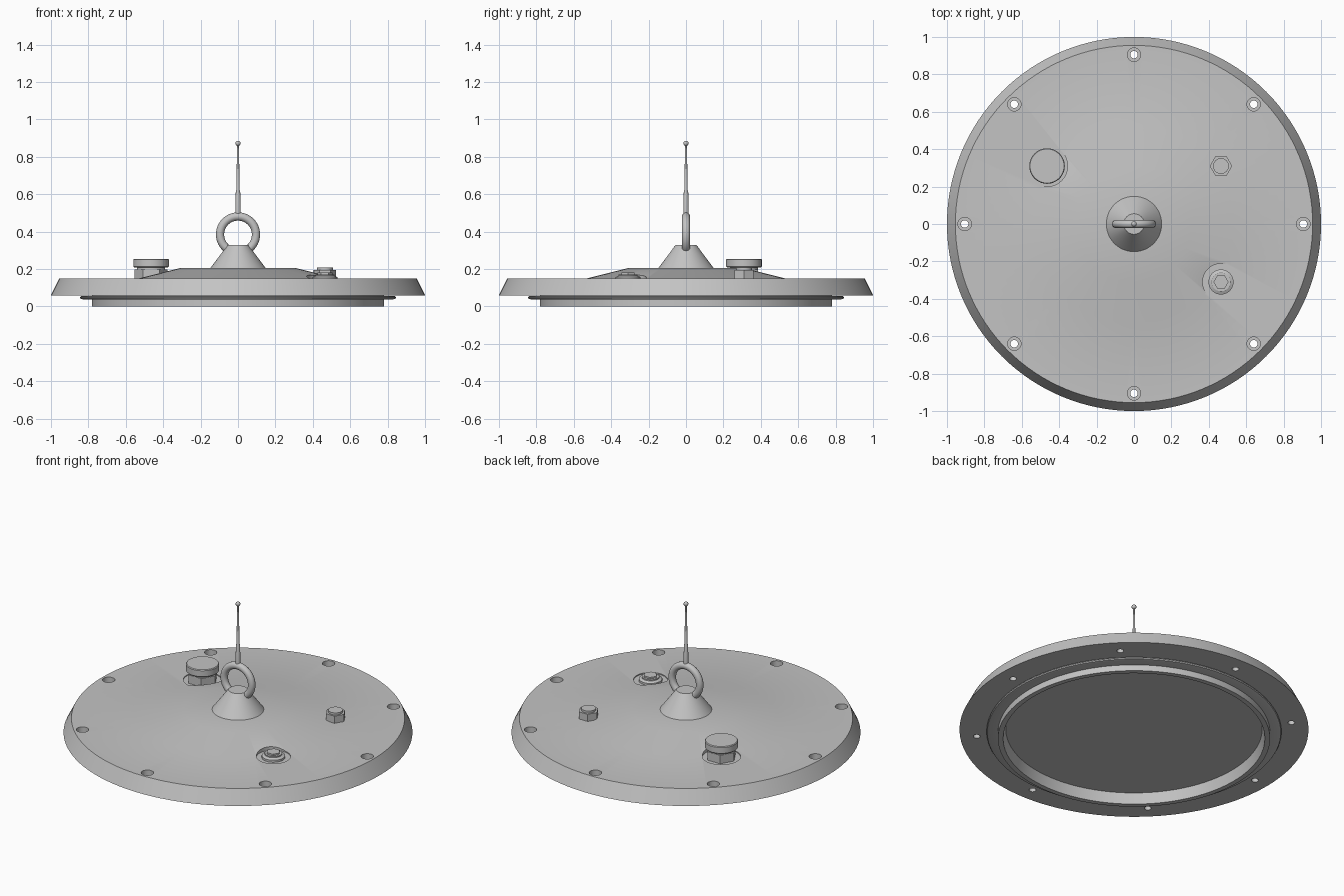
import bpy, bmesh, math
from mathutils import Vector, Matrix

cube = bpy.data.objects.get("Cube")
if cube:
    bpy.data.objects.remove(cube, do_unlink=True)

GREY = (0.55, 0.55, 0.55, 1)
metal = bpy.data.materials.new("plain_grey")
metal.use_nodes = True
metal.diffuse_color = GREY
metal.node_tree.nodes["Principled BSDF"].inputs["Base Color"].default_value = GREY


def lathe(bm, profile, centre=(0, 0), sides=32, closed=False):
    """Revolve an (r, z) profile about a vertical axis through centre."""
    part = bmesh.new()
    verts = [part.verts.new((r, 0, z)) for r, z in profile]
    pairs = list(zip(verts, verts[1:]))
    if closed:
        pairs.append((verts[-1], verts[0]))
    edges = [part.edges.new(p) for p in pairs]
    bmesh.ops.spin(part, geom=verts + edges, axis=(0, 0, 1), cent=(0, 0, 0),
                   angle=math.tau, steps=sides)
    bmesh.ops.remove_doubles(part, verts=part.verts, dist=0.0002)
    bmesh.ops.recalc_face_normals(part, faces=part.faces)
    bmesh.ops.translate(part, verts=part.verts, vec=(*centre, 0))
    mesh = bpy.data.meshes.new("piece")
    part.to_mesh(mesh)
    part.free()
    bm.from_mesh(mesh)
    bpy.data.meshes.remove(mesh)


def select(obj):
    bpy.ops.object.select_all(action="DESELECT")
    obj.select_set(True)
    bpy.context.view_layer.objects.active = obj


def smooth(obj):
    select(obj)
    bpy.ops.object.shade_smooth_by_angle(angle=math.radians(30))


def finish(name, bm):
    mesh = bpy.data.meshes.new(name)
    bm.to_mesh(mesh)
    bm.free()
    mesh.materials.append(metal)
    obj = bpy.data.objects.new(name, mesh)
    bpy.context.collection.objects.link(obj)
    return obj


def turned(name, profile, **kw):
    bm = bmesh.new()
    lathe(bm, profile, **kw)
    obj = finish(name, bm)
    smooth(obj)
    return obj


VENT, NUT, PORT = (-0.465, 0.31), (0.465, 0.31), (0.465, -0.31)

# Lid: sloped rim, raised centre, hollow plug ring underneath
bm = bmesh.new()
lathe(bm, [(0, 0.065), (0.735, 0.065), (0.75, 0), (0.78, 0), (0.78, 0.06), (1, 0.06),
           (0.955, 0.15), (0.53, 0.15), (0.31, 0.205), (0, 0.205)], sides=128)
lid = finish("lid", bm)

# Cutter: eight counterbored bolt holes and two round pockets
bm = bmesh.new()
for i in range(8):
    a = i * math.tau / 8
    lathe(bm, [(0, -0.1), (0.02, -0.1), (0.02, 0.11), (0.036, 0.11), (0.036, 0.3), (0, 0.3)],
          centre=(0.905 * math.cos(a), 0.905 * math.sin(a)), sides=24)
for spot, radius in ((VENT, 0.11), (PORT, 0.098)):
    lathe(bm, [(0, 0.144), (radius, 0.144), (radius, 0.3), (0, 0.3)], centre=spot, sides=40)
cutter = finish("hole_cutter", bm)
cutter.hide_render = True
mod = lid.modifiers.new("holes", "BOOLEAN")
mod.operation = "DIFFERENCE"
mod.solver = "EXACT"
mod.object = cutter
select(lid)
bpy.ops.object.modifier_apply(modifier=mod.name)
bpy.data.objects.remove(cutter, do_unlink=True)
smooth(lid)

# Sealing ring with a rounded edge
turned("seal_ring", [(0.77, 0.038), (0.83, 0.038), (0.841, 0.041), (0.845, 0.047),
                     (0.841, 0.054), (0.83, 0.057), (0.77, 0.057)], sides=128, closed=True)

# Centre boss and lifting ring
turned("centre_boss", [(0, 0.2), (0.148, 0.2), (0.148, 0.205), (0.055, 0.33), (0, 0.33)], sides=64)
bm = bmesh.new()
tube = [(0.096 + 0.022 * math.cos(k * math.tau / 16), 0.022 * math.sin(k * math.tau / 16))
        for k in range(16)]
lathe(bm, tube, sides=64, closed=True)
bmesh.ops.transform(bm, verts=bm.verts,
                    matrix=Matrix.Translation((0, 0, 0.385)) @ Matrix.Rotation(math.pi / 2, 4, "X"))
smooth(finish("lifting_ring", bm))

# Stepped antenna with a ball tip
turned("antenna_rod", [(0, 0.48), (0.015, 0.48), (0.012, 0.61), (0.009, 0.62),
                       (0.005, 0.865), (0, 0.865)], sides=24)
bm = bmesh.new()
bmesh.ops.create_uvsphere(bm, u_segments=24, v_segments=12, radius=0.014,
                          matrix=Matrix.Translation((0, 0, 0.872)))
smooth(finish("antenna_ball", bm))

# Vent: hexagonal neck, narrow groove, round cap
turned("vent_neck", [(0, 0.14), (0.088, 0.14), (0.088, 0.197), (0, 0.197)], centre=VENT, sides=6)
turned("vent_cap", [(0, 0.19), (0.075, 0.19), (0.075, 0.208), (0.09, 0.208), (0.095, 0.213),
                    (0.095, 0.25), (0.091, 0.255), (0, 0.255)], centre=VENT, sides=48)

# Hexagonal nut with a round stud
turned("nut", [(0, 0.14), (0.06, 0.14), (0.06, 0.195), (0, 0.195)], centre=NUT, sides=6)
turned("nut_stud", [(0, 0.18), (0.042, 0.18), (0.042, 0.208), (0, 0.208)], centre=NUT, sides=32)

# Low port: stepped collar with a small hexagonal plug
turned("port_collar", [(0, 0.14), (0.067, 0.14), (0.067, 0.157), (0.05, 0.165), (0.05, 0.172),
                       (0, 0.172)], centre=PORT, sides=40)
turned("port_plug", [(0, 0.165), (0.04, 0.165), (0.04, 0.182), (0, 0.182)], centre=PORT, sides=6)
